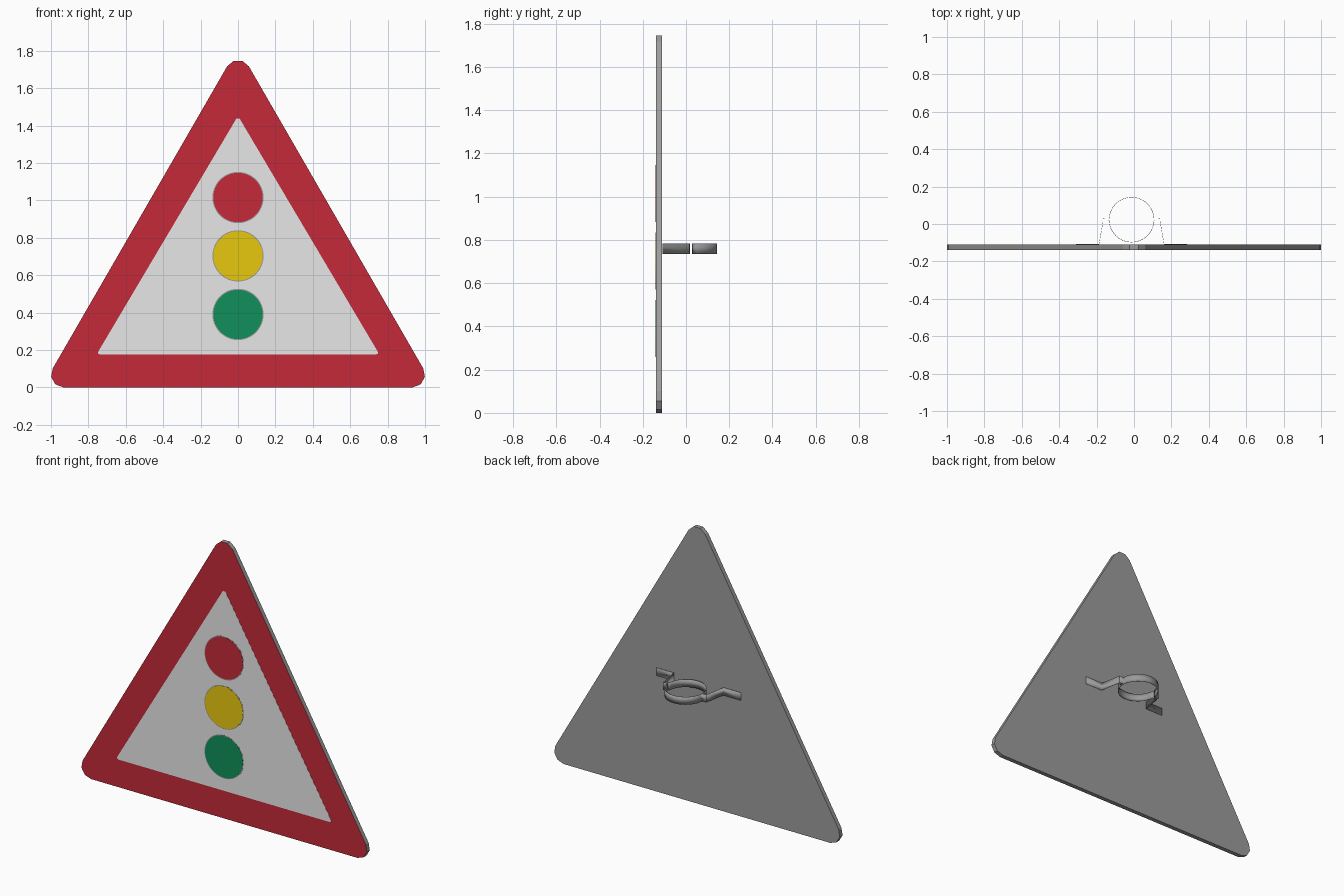
import bpy, bmesh, math

if "Cube" in bpy.data.objects:
    bpy.data.objects.remove(bpy.data.objects["Cube"])


def material(name, rgb):
    m = bpy.data.materials.new(name)
    m.diffuse_color = (*rgb, 1)
    m.use_nodes = True
    m.node_tree.nodes["Principled BSDF"].inputs["Base Color"].default_value = m.diffuse_color
    return m


GREY = material("metal grey", (0.33, 0.33, 0.33))
RED = material("sign red", (0.56, 0.023, 0.041))
WHITE = material("sign white", (0.97, 0.97, 0.97))
YELLOW = material("signal yellow", (0.92, 0.66, 0.005))
GREEN = material("signal green", (0.005, 0.28, 0.10))


def finish(name, bm, mats):
    mesh = bpy.data.meshes.new(name)
    bm.normal_update()
    bm.to_mesh(mesh)
    bm.free()
    for m in mats:
        mesh.materials.append(m)
    ob = bpy.data.objects.new(name, mesh)
    bpy.context.collection.objects.link(ob)
    return ob


def slab(name, outline, front, back, mats):
    """Extrude an x/z outline along y; the front face takes the last material."""
    bm = bmesh.new()
    face = bm.faces.new([bm.verts.new((x, back, z)) for x, z in outline])
    ext = bmesh.ops.extrude_face_region(bm, geom=[face], use_keep_orig=True)
    for v in ext["geom"]:
        if isinstance(v, bmesh.types.BMVert):
            v.co.y = front
    bmesh.ops.recalc_face_normals(bm, faces=bm.faces)
    for f in bm.faces:
        if f.normal.y < -0.9:
            f.material_index = len(mats) - 1
    return finish(name, bm, mats)


def circle(z, r, n=48):
    return [(r * math.cos(2 * math.pi * i / n), z + r * math.sin(2 * math.pi * i / n))
            for i in range(n)]


# Triangular plate with three-segment rounded corners
R = 0.067
half = 1 - R
corners = [(half, R, -90), (0, R + half * math.sqrt(3), 30), (-half, R, 150)]
outline = []
for cx, cz, start in corners:
    for i in range(4):
        a = math.radians(start + 40 * i)
        outline.append((cx + R * math.cos(a), cz + R * math.sin(a)))
slab("sign_plate", outline, -0.138, -0.11, [GREY, RED])

# White inner field
right = [(0.738, 0.175), (0.75, 0.182), (0.745, 0.195), (0.008, 1.438)]
field = right + [(-x, z) for x, z in reversed(right)]
slab("white_field", field, -0.139, -0.138, [WHITE])

# Three signal lights, each with a fine grey rim
for name, z, mat in (("red", 1.015, RED), ("yellow", 0.703, YELLOW), ("green", 0.39, GREEN)):
    slab(name + "_light_rim", circle(z, 0.137), -0.1395, -0.139, [GREY])
    slab(name + "_light", circle(z, 0.132), -0.1402, -0.1395, [mat])


# Pole clamp: two bent strips following paths in plan
def strip(name, path, z0=0.735, z1=0.784):
    bm = bmesh.new()
    lo = [bm.verts.new((x, y, z0)) for x, y in path]
    hi = [bm.verts.new((x, y, z1)) for x, y in path]
    for i in range(len(path) - 1):
        bm.faces.new((lo[i], lo[i + 1], hi[i + 1], hi[i]))
    ob = finish(name, bm, [GREY])
    mod = ob.modifiers.new("thickness", "SOLIDIFY")
    mod.thickness = 0.002
    mod.offset = 0
    bpy.context.view_layer.objects.active = ob
    ob.select_set(True)
    bpy.ops.object.shade_smooth_by_angle(angle=math.radians(30))
    ob.select_set(False)


CX, CY, CR = -0.013, 0.023, 0.12


def clamp_path(arm, sign):
    """Left arm, half circle (sign +1 behind, -1 in front), mirrored arm."""
    n = 20
    arc = []
    for i in range(n + 1):
        a = math.radians(177 - 174 * i / n)
        arc.append((CX + CR * math.cos(a), CY + sign * CR * math.sin(a)))
    return ([(CX - x, y) for x, y in arm] + arc
            + [(CX + x, y) for x, y in reversed(arm)])


strip("rear_clamp", clamp_path([(0.152, 0.030)], 1))
strip("front_clamp_bracket",
      clamp_path([(0.296, -0.108), (0.174, -0.108), (0.152, 0.016)], -1))
